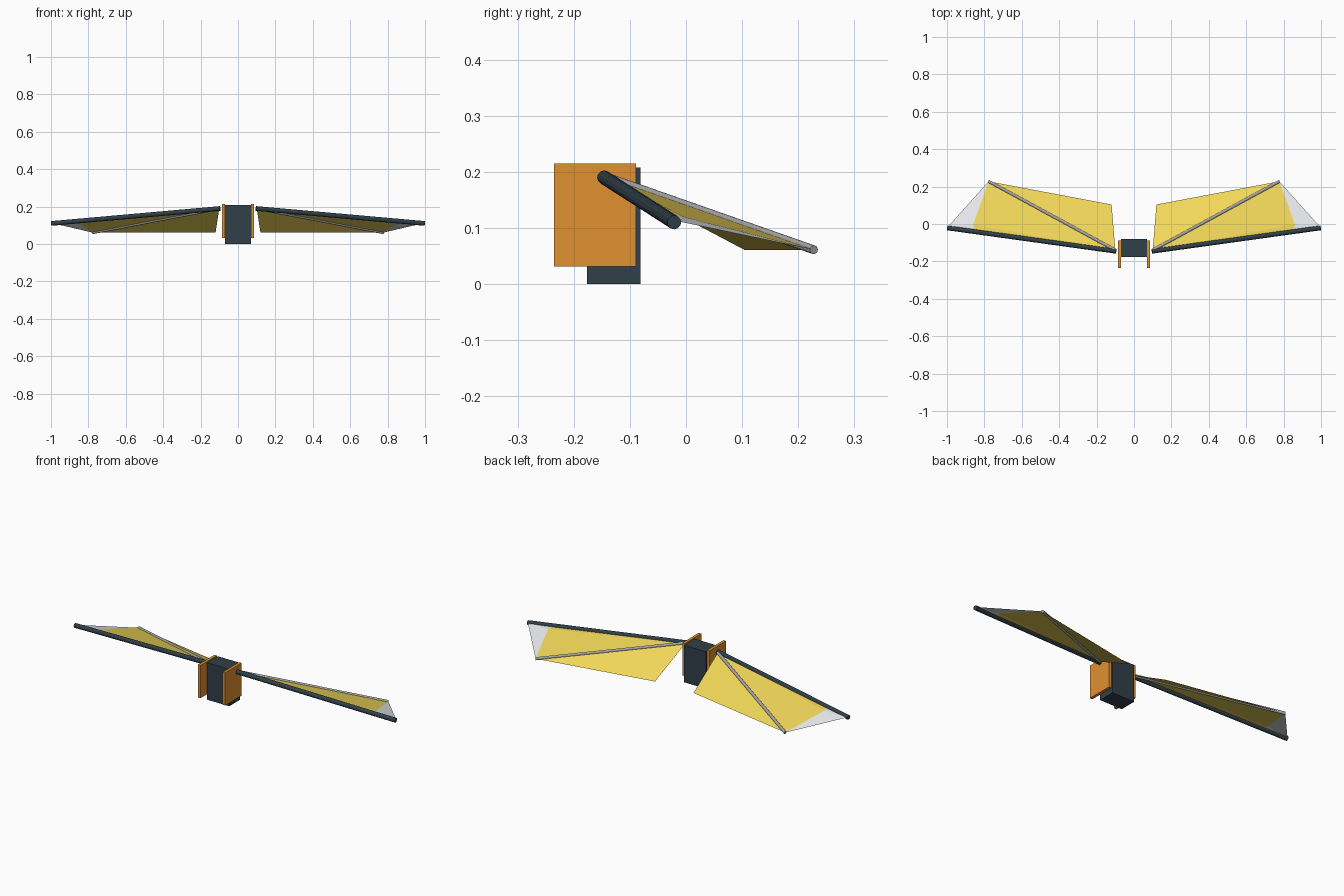
import bpy
from mathutils import Vector

if "Cube" in bpy.data.objects:
    bpy.data.objects.remove(bpy.data.objects["Cube"])


def mat(name, col):
    m = bpy.data.materials.new(name)
    m.diffuse_color = (*col, 1)
    m.use_nodes = True
    m.node_tree.nodes["Principled BSDF"].inputs["Base Color"].default_value = m.diffuse_color
    return m


DARK = mat("dark", (0.03, 0.05, 0.065))
ORANGE = mat("orange", (0.75, 0.28, 0.03))
YELLOW = mat("yellow", (0.88, 0.68, 0.1))
PALE = mat("pale", (0.8, 0.82, 0.84))
GREY = mat("grey", (0.38, 0.38, 0.38))


def box(name, lo, hi, m):
    lo, hi = Vector(lo), Vector(hi)
    bpy.ops.mesh.primitive_cube_add(size=1, location=(lo + hi) / 2)
    o = bpy.context.object
    o.name = name
    o.scale = hi - lo
    o.data.materials.append(m)


def rod(name, a, b, r, m):
    a, b = Vector(a), Vector(b)
    bpy.ops.mesh.primitive_cylinder_add(vertices=12, radius=r, depth=(b - a).length, location=(a + b) / 2)
    o = bpy.context.object
    o.name = name
    o.rotation_mode = 'QUATERNION'
    o.rotation_quaternion = (b - a).to_track_quat('Z', 'Y')
    o.data.materials.append(m)


def sheet(name, pts, faces, m, up):
    me = bpy.data.meshes.new(name)
    me.from_pydata(pts, [], faces if up else [f[::-1] for f in faces])
    me.materials.append(m)
    o = bpy.data.objects.new(name, me)
    bpy.context.collection.objects.link(o)


# Central body
box("body", (-0.069, -0.176, 0), (0.069, -0.081, 0.208), DARK)

for s, side in ((1, "right"), (-1, "left")):
    def p(x, y, z):
        return (s * x, y, z)

    # Side plate
    xs = sorted((s * 0.069, s * 0.085))
    box(side + "_plate", (xs[0], -0.235, 0.031), (xs[1], -0.089, 0.215), ORANGE)

    # Leading spar and diagonal rib
    rod(side + "_spar", p(0.096, -0.146, 0.19), p(0.998, -0.021, 0.11), 0.0125, DARK)
    rod(side + "_rib", p(0.1, -0.14, 0.19), p(0.777, 0.228, 0.061), 0.008, GREY)

    # Two-facet wing membrane
    root, rear = p(0.1, -0.14, 0.19), p(0.12, 0.104, 0.061)
    tip, outer = p(0.777, 0.228, 0.061), p(0.86, -0.002, 0.119)
    lead = p(0.85, -0.04, 0.123)
    sheet(side + "_membrane", [root, tip, rear, outer, lead],
          [(0, 1, 2), (0, 3, 1), (0, 4, 3)], YELLOW, s > 0)

    # Pale wingtip panel
    sheet(side + "_wingtip", [outer, p(0.995, -0.015, 0.112), tip, lead],
          [(0, 1, 2), (3, 1, 0)], PALE, s > 0)
